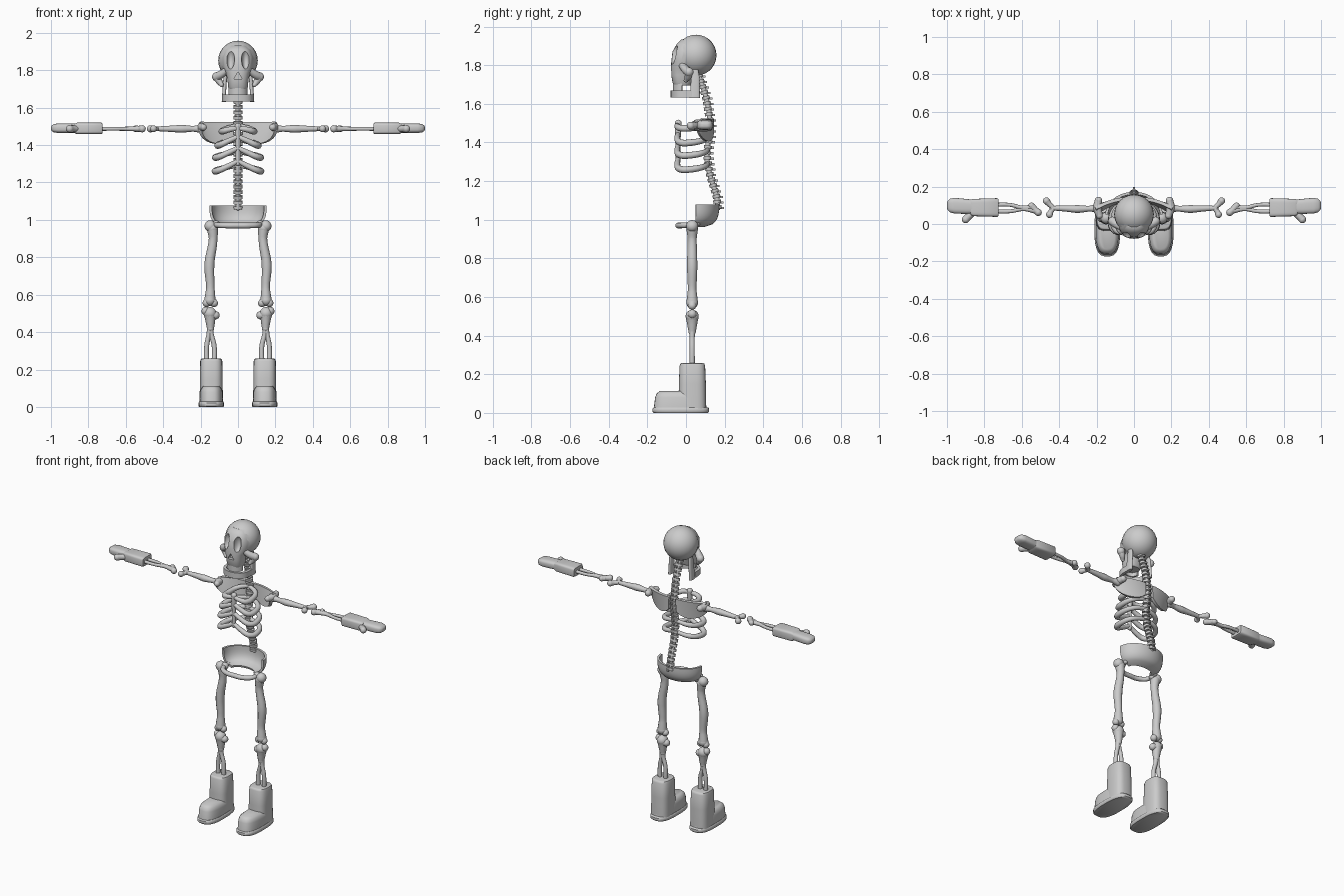
import bpy, bmesh
from math import sin, cos, pi, radians, sqrt
from mathutils import Matrix, Vector

if "Cube" in bpy.data.objects:
    bpy.data.objects.remove(bpy.data.objects["Cube"])

bone = bpy.data.materials.new("bone_grey")
bone.use_nodes = True
GREY = (0.6, 0.6, 0.6, 1)
bone.diffuse_color = GREY
bone.node_tree.nodes["Principled BSDF"].inputs["Base Color"].default_value = GREY


def add(name, mesh, angle=45):
    """Link a mesh with material and smooth shading."""
    mesh.materials.clear()
    mesh.materials.append(bone)
    for p in mesh.polygons:
        p.use_smooth = True
    mesh.set_sharp_from_angle(angle=radians(angle))
    ob = bpy.data.objects.new(name, mesh)
    bpy.context.collection.objects.link(ob)
    return ob


def from_bm(name, bm):
    bmesh.ops.recalc_face_normals(bm, faces=bm.faces)
    mesh = bpy.data.meshes.new(name)
    bm.to_mesh(mesh)
    bm.free()
    return add(name, mesh)


def bake(ob):
    """Apply the modifiers or convert a curve, giving a plain mesh object."""
    dg = bpy.context.evaluated_depsgraph_get()
    mesh = bpy.data.meshes.new_from_object(ob.evaluated_get(dg))
    name = ob.name
    bpy.data.objects.remove(ob)
    return add(name, mesh)


def ball(name, loc, size):
    bm = bmesh.new()
    s = size if isinstance(size, tuple) else (size,) * 3
    bmesh.ops.create_uvsphere(bm, u_segments=24, v_segments=14, radius=1,
                              matrix=Matrix.Translation(loc) @ Matrix.Diagonal((*s, 1)))
    return from_bm(name, bm)


def tube(name, pts):
    """Smooth tube through (x, y, z, radius) points with round ends."""
    cu = bpy.data.curves.new(name, "CURVE")
    cu.dimensions = "3D"
    cu.bevel_depth, cu.bevel_resolution, cu.resolution_u = 1, 4, 6
    cu.use_fill_caps = True
    sp = cu.splines.new("BEZIER")
    sp.bezier_points.add(len(pts) - 1)
    for bp, p in zip(sp.bezier_points, pts):
        bp.co, bp.radius = p[:3], p[3]
        bp.handle_left_type = bp.handle_right_type = "AUTO"
    ob = bpy.data.objects.new(name, cu)
    bpy.context.collection.objects.link(ob)
    ob = bake(ob)
    return join(name, [ob] + [ball("tip", p[:3], p[3]) for p in (pts[0], pts[-1])])


def loft(name, rings, axis="z", power=2.5, n=32):
    """Skin superellipse rings (position, centre a, centre b, radius a, radius b)."""
    bm = bmesh.new()
    rows = []
    for t, ca, cb, ra, rb in rings:
        row = []
        for i in range(n):
            c, s = cos(2 * pi * i / n), sin(2 * pi * i / n)
            a = ca + ra * abs(c) ** (2 / power) * (1 if c > 0 else -1)
            b = cb + rb * abs(s) ** (2 / power) * (1 if s > 0 else -1)
            row.append(bm.verts.new((a, b, t) if axis == "z" else (t, a, b)))
        rows.append(row)
    for r0, r1 in zip(rows, rows[1:]):
        for i in range(n):
            bm.faces.new((r0[i - 1], r0[i], r1[i], r1[i - 1]))
    bm.faces.new(rows[0])
    bm.faces.new(rows[-1])
    return from_bm(name, bm)


def sheet(name, point, nu, nv, thick):
    """Curved plate from point(u, v), thickened."""
    bm = bmesh.new()
    g = [[bm.verts.new(point(i / nu, j / nv)) for j in range(nv + 1)] for i in range(nu + 1)]
    for i in range(nu):
        for j in range(nv):
            bm.faces.new((g[i][j], g[i + 1][j], g[i + 1][j + 1], g[i][j + 1]))
    ob = from_bm(name, bm)
    m = ob.modifiers.new("thickness", "SOLIDIFY")
    m.thickness, m.offset = thick, 0
    return bake(ob)


def join(name, obs):
    bm = bmesh.new()
    for ob in obs:
        bm.from_mesh(ob.data)
        bpy.data.objects.remove(ob)
    return from_bm(name, bm)


def mirror(ob):
    ob.modifiers.new("mirror", "MIRROR").use_mirror_merge = False
    return bake(ob)


def boolean(ob, other, op):
    m = ob.modifiers.new("bool", "BOOLEAN")
    m.object, m.operation, m.solver = other, op, "EXACT"
    ob = bake(ob)
    bpy.data.objects.remove(other)
    return ob


# Skull with face, eye sockets and nose hole
skull = ball("skull", (0, .052, 1.852), .106)
face = loft("face", [(1.695, 0, -.02, .045, .042), (1.71, 0, -.02, .053, .05), (1.75, 0, -.02, .056, .056),
                     (1.785, 0, -.01, .066, .068), (1.82, 0, .02, .084, .096), (1.87, 0, .03, .086, .1),
                     (1.91, 0, .03, .07, .078), (1.932, 0, .03, .045, .055)])
skull = boolean(skull, face, "UNION")
for s in (-1, 1):
    skull = boolean(skull, ball("eye_cut", (s * .041, -.075, 1.862), (.023, .04, .056)), "DIFFERENCE")
bm = bmesh.new()
bmesh.ops.create_cone(bm, segments=3, radius1=.026, radius2=.026, depth=.05, cap_ends=True,
                      matrix=Matrix.Translation((0, -.08, 1.765)) @ Matrix.Rotation(pi / 2, 4, "X"))
skull = boolean(skull, from_bm("nose_cut", bm), "DIFFERENCE")
mirror(tube("cheekbones", [(.06, -.02, 1.80, .018), (.095, .0, 1.775, .022), (.115, .015, 1.765, .024)]))
mirror(tube("cheek_hooks", [(.115, .015, 1.765, .022), (.10, .01, 1.74, .018), (.088, .0, 1.722, .012)]))

# Jaw: U-shaped bar with upright rear branches and teeth
sheet("jaw", lambda u, v: (.076 * cos(pi * u), .03 - .1 * sqrt(abs(sin(pi * u))), 1.632 + .038 * v), 28, 2, .018)
mirror(loft("jaw_branches", [(1.63, .076, .045, .011, .027), (1.68, .074, .047, .01, .024),
                             (1.74, .07, .048, .01, .022), (1.785, .066, .045, .008, .017)]))
for name, z in (("lower_teeth", 1.68), ("upper_teeth", 1.697)):
    sheet(name, lambda u, v: (.045 * cos(pi * u), -.02 - .042 * sin(pi * u), z - .01 + .02 * v), 16, 1, .012)

# Spine: core with tilted discs and rear spurs
path = [Vector((0, y, z)) for y, z in ((.165, 1.06), (.158, 1.12), (.122, 1.24), (.108, 1.34), (.122, 1.44),
                                        (.125, 1.5), (.104, 1.63), (.062, 1.76))]
tube("spine_core", [(*p, .013) for p in path])
discs = bmesh.new()
count = 25
for k in range(count):
    z = 1.065 + k * (1.745 - 1.065) / (count - 1)
    a, b = next((a, b) for a, b in zip(path, path[1:]) if a.z <= z <= b.z)
    at = a.lerp(b, (z - a.z) / (b.z - a.z))
    frame = Matrix.Translation(at) @ (b - a).to_track_quat("Z", "Y").to_matrix().to_4x4()
    bmesh.ops.create_cone(discs, segments=16, radius1=.025, radius2=.025, depth=.017, cap_ends=True,
                          matrix=frame @ Matrix.Diagonal((1, .8, 1, 1)))
    bmesh.ops.create_cube(discs, size=1, matrix=Matrix.Translation(at + Vector((0, .02, -.004))) @
                          Matrix.Diagonal((.012, .026, .011, 1)))
from_bm("vertebrae", discs)

# Rib cage
tube("breastbone", [(0, -.042, 1.30, .013), (0, -.042, 1.40, .013), (0, -.04, 1.50, .018)])
for i, (zf, zs, w) in enumerate([(1.49, 1.475, .085), (1.445, 1.40, .108), (1.385, 1.335, .12), (1.315, 1.262, .122)]):
    r = .015
    mirror(tube("rib_%d" % (i + 1), [(0, -.042, zf, r * .8), (.05, -.045, (zf + zs) / 2, r), (w * .9, -.03, zs, r * 1.15),
                                    (w, .03, zs, r * 1.15), (w * .75, .09, zs + .012, r), (0, .115, zs + .03, r * .8)]))

# Shoulder blades
def blade(u, v):
    x = .025 + .18 * u
    drop = .03 + .085 * sqrt(max(0, 1 - (2 * u - .9) ** 2 / 1.22))
    return x, .135 - .05 * u ** 2 - .03 * v * u, 1.522 - drop * v

mirror(sheet("shoulder_blades", blade, 16, 6, .018))
mirror(tube("shoulder_sockets", [(.19, .125, 1.497, .02), (.195, .085, 1.495, .024), (.185, .045, 1.495, .018)]))

# Arms
Z = 1.487
mirror(join("upper_arms", [
    tube("shaft", [(.2, .085, Z, .022), (.24, .082, Z, .015), (.3, .08, Z, .021), (.37, .083, Z, .016), (.44, .085, Z, .012)]),
    tube("fork_a", [(.43, .085, Z, .012), (.452, .105, Z, .014), (.468, .123, Z, .019)]),
    tube("fork_b", [(.43, .085, Z, .012), (.445, .065, Z, .014), (.452, .05, Z, .018)])]))
mirror(join("forearms", [
    tube("elbow", [(.512, .062, Z, .019), (.53, .078, Z, .016), (.548, .098, Z, .017)]),
    tube("radius", [(.535, .09, Z, .014), (.6, .088, Z, .011), (.66, .102, Z, .01), (.76, .102, Z, .011)]),
    tube("ulna", [(.525, .07, Z, .015), (.59, .08, Z, .011), (.66, .068, Z, .01), (.76, .068, Z, .011)])]))

# Gloves
mirror(join("gloves", [
    loft("cuff", [(.725, .088, 1.489, .045, .027), (.732, .088, 1.489, .05, .031), (.86, .088, 1.489, .046, .031),
                  (.875, .09, 1.489, .04, .024)], "x", 5),
    loft("palm", [(.84, .092, 1.49, .036, .025), (.9, .094, 1.49, .04, .026), (.96, .098, 1.49, .042, .026),
                  (.985, .099, 1.49, .036, .022), (.997, .099, 1.49, .024, .014), (1, .099, 1.49, .012, .007)], "x", 3),
    tube("thumb", [(.85, .065, Z, .016), (.885, .04, Z, .019), (.9, .024, Z, .02)])]))

# Pelvis bowl and front loop
def bowl(u, v):
    s = sqrt(max(0, 1 - v ** 3))
    a, b = .08 + .066 * s, .045 + .07 * s
    return a * cos(pi * u), .05 + b * sin(pi * u), 1.078 - .108 * v

sheet("pelvis", bowl, 28, 8, .014)
tube("pelvis_loop", [(-.115, .06, .98, .013), (-.11, .0, .972, .014), (-.06, -.035, .97, .015), (0, -.04, .97, .015),
                     (.06, -.035, .97, .015), (.11, .0, .972, .014), (.115, .06, .98, .013)])

# Legs
Y = .032
mirror(join("thighs", [
    tube("shaft", [(.137, Y, .955, .03), (.133, Y, .9, .023), (.153, Y, .76, .027), (.148, Y, .64, .022), (.15, Y, .57, .03)]),
    ball("hip_knob", (.148, Y, .967), .031), ball("hip_head", (.118, Y, .975), .022),
    tube("fork_a", [(.148, Y, .59, .024), (.16, Y, .567, .022), (.168, Y, .555, .021)]),
    tube("fork_b", [(.148, Y, .59, .024), (.14, Y, .567, .022), (.128, Y, .555, .021)])]))
mirror(join("shins", [
    tube("knee", [(.172, Y, .512, .023), (.15, Y, .498, .03), (.12, Y, .49, .022)]),
    tube("neck", [(.15, Y, .5, .034), (.148, Y, .46, .026), (.147, Y, .42, .019)]),
    tube("outer", [(.148, Y, .45, .018), (.155, Y, .39, .013), (.167, Y, .33, .013), (.167, Y, .22, .014)]),
    tube("inner", [(.148, Y, .45, .018), (.143, Y, .39, .013), (.128, Y, .33, .013), (.128, Y, .22, .014)])]))

# Boots
X = .143
mirror(join("boots", [
    loft("sole", [(0, X, -.027, .064, .141), (.006, X, -.027, .069, .147), (.022, X, -.027, .069, .147),
                  (.028, X, -.027, .064, .141)], power=2.8),
    loft("foot", [(.02, X, -.03, .063, .137), (.08, X, -.03, .061, .13), (.1, X, -.03, .055, .122),
                  (.113, X, -.03, .04, .105)], power=2.8),
    loft("boot_leg", [(.02, X, .033, .062, .072), (.15, X, .033, .061, .07), (.245, X, .033, .059, .066),
                      (.256, X, .033, .055, .061), (.258, X, .033, .05, .056)], power=3)]))
